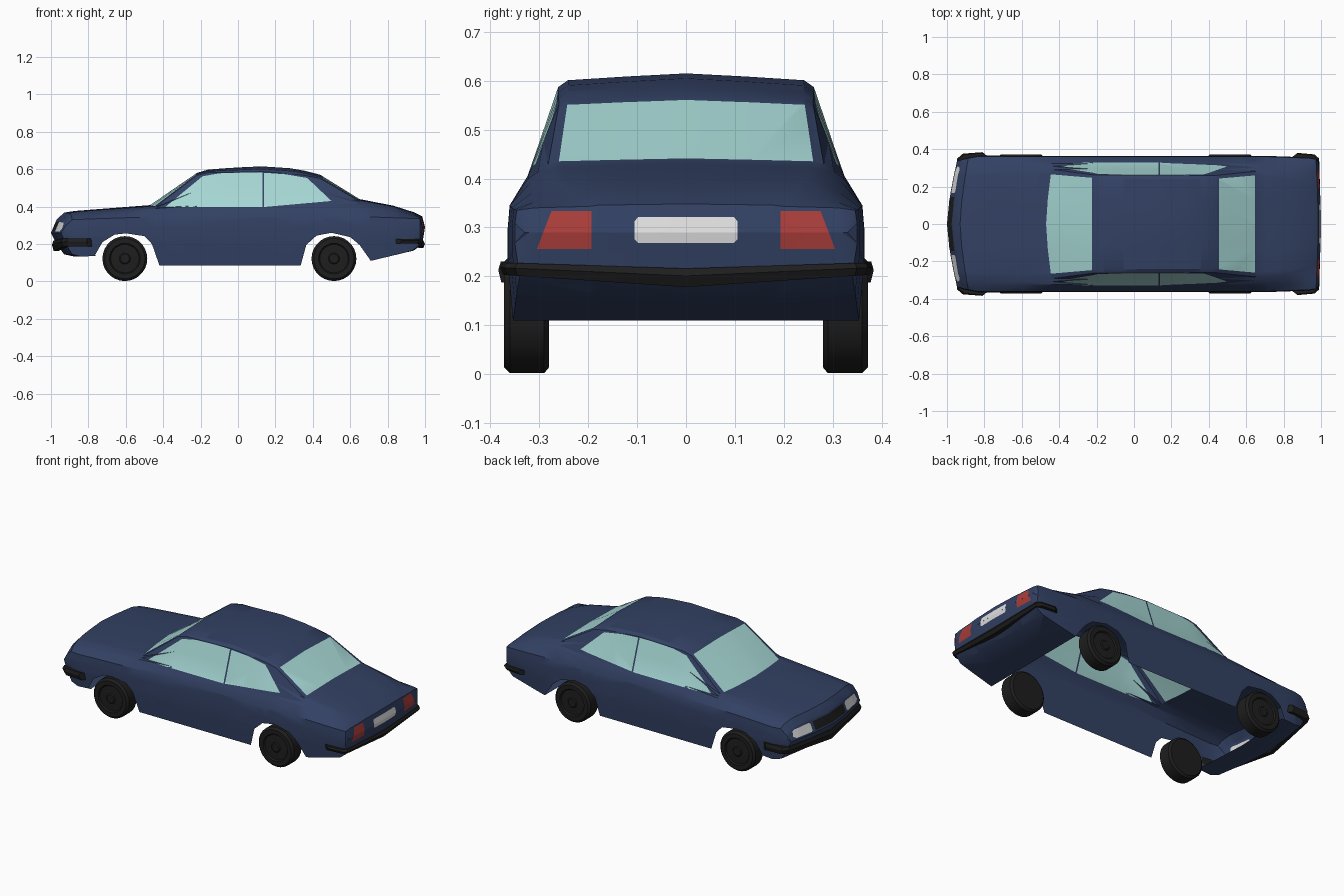
import bpy, bmesh, math
from mathutils import Vector, Matrix

if "Cube" in bpy.data.objects:
    bpy.data.objects.remove(bpy.data.objects["Cube"])


def material(name, rgb):
    m = bpy.data.materials.new(name)
    m.diffuse_color = (*rgb, 1)
    m.use_nodes = True
    m.node_tree.nodes["Principled BSDF"].inputs["Base Color"].default_value = m.diffuse_color
    return m


BLUE = material("body_blue", (.032, .052, .125))
GLASS = material("glass", (.38, .68, .66))
BLACK = material("black_rubber", (.013, .013, .013))
RED = material("tail_red", (.40, .047, .042))
WHITE = material("light_white", (.74, .74, .74))


def add_object(name, bm, mats, angle=30):
    me = bpy.data.meshes.new(name)
    bm.to_mesh(me)
    bm.free()
    ob = bpy.data.objects.new(name, me)
    bpy.context.collection.objects.link(ob)
    for m in mats:
        me.materials.append(m)
    bpy.ops.object.select_all(action='DESELECT')
    ob.select_set(True)
    bpy.context.view_layer.objects.active = ob
    bpy.ops.object.shade_smooth_by_angle(angle=math.radians(angle))
    return ob


def curve(keys):
    def f(x):
        for (a, p), (b, q) in zip(keys, keys[1:]):
            if x <= b:
                return p + (q - p) * (x - a) / (b - a)
        return keys[-1][1]
    return f


# Guide curves of the body along its length
top = curve([(-1, .26), (-.97, .33), (-.93, .368), (-.87, .377), (-.47, .408), (-.22, .58),
             (-.16, .598), (0, .61), (.13, .615), (.28, .605), (.36, .591), (.44, .57),
             (.65, .44), (.83, .405), (.94, .37), (.985, .348), (1, .29)])
drop = curve([(-1, 0), (-.97, .005), (-.47, .01), (-.22, .013), (0, .027), (.28, .029),
              (.44, .02), (.65, .012), (.985, .005), (1, 0)])
belt_z = curve([(-1, .26), (-.97, .31), (-.93, .35), (-.47, .39), (-.22, .405), (.44, .405),
                (.65, .4), (.94, .352), (.985, .34), (1, .29)])
belt_y = curve([(-1, .315), (-.9, .325), (.65, .323), (1, .31)])
edge_y = curve([(-1, .25), (-.7, .26), (-.47, .272), (-.22, .243), (.44, .24), (.65, .262),
                (.83, .245), (.94, .21), (1, .17)])
shoulder = curve([(-1, .26), (-.97, .3), (-.93, .33), (-.5, .345), (.7, .345), (.985, .335), (1, .29)])
bottom = curve([(-1, .26), (-.97, .2), (-.93, .145), (-.87, .132), (-.77, .138), (-.47, .085),
                (.36, .085), (.71, .11), (.94, .165), (.985, .2), (1, .29)])
width = curve([(-1, .335), (-.97, .348), (-.87, .365), (.71, .364), (.94, .356), (.985, .35), (1, .33)])
sweep = curve([(-1, .06), (-.9, .04), (-.8, .02), (-.47, .04), (-.22, 0), (.9, 0), (1, -.015)])


def section(x):
    zb, w, zs, zc = bottom(x), width(x), shoulder(x), top(x)
    h = zs - zb
    y4, z4, y7 = belt_y(x), belt_z(x), edge_y(x)
    y6, z6 = y7 + .02, zc - drop(x)
    z7 = z6 + .5 * (zc - z6)
    return [(0, zb), (w / 2, zb), (w - .01, zb), (w, zb + .5 * h), (w, zb + .8 * h), (w - .004, zs),
            (y4, z4), ((y4 + y6) / 2, (z4 + z6) / 2), (y6, z6), (y7, z7),
            (y7 / 2, z7 + .55 * (zc - z7)), (0, zc)]


# Body shell, open underneath between the axles
xs = [-1, -.97, -.93, -.87, -.77, -.62, -.47, -.22, -.16, -.06, .04, .13, .28, .36, .44,
      .65, .71, .83, .94, .985, 1]
bm = bmesh.new()
for s in (1, -1):
    grid = [[bm.verts.new((x + sweep(x) * (y / .36) ** 1.5, s * y, z)) for y, z in section(x)] for x in xs]
    for i in range(len(xs) - 1):
        for j in range(11):
            if j < 2 and -.78 < xs[i] < .7:
                continue
            q = [grid[i][j], grid[i + 1][j], grid[i + 1][j + 1], grid[i][j + 1]]
            bm.faces.new(q if s > 0 else q[::-1])
bmesh.ops.remove_doubles(bm, verts=bm.verts, dist=1e-5)
bmesh.ops.delete(bm, geom=[v for v in bm.verts if not v.link_faces], context='VERTS')
bmesh.ops.recalc_face_normals(bm, faces=bm.faces)
if sum(f.normal.z for f in bm.faces if f.calc_center_median().z > .55) < 0:
    bmesh.ops.reverse_faces(bm, faces=bm.faces)
bmesh.ops.triangulate(bm, faces=bm.faces)


def cut_region(poly, i, j, keep, mat):
    """Cut a convex outline into the shell, seen along the third axis; paint or delete it."""
    mid = [sum(p[k] for p in poly) / len(poly) for k in (0, 1)]
    planes = []
    for a, b in zip(poly, poly[1:] + poly[:1]):
        co, no = Vector(), Vector()
        co[i], co[j] = a
        no[i], no[j] = b[1] - a[1], a[0] - b[0]
        c = Vector()
        c[i], c[j] = mid
        if (c - co).dot(no) > 0:
            no = -no
        no.normalize()
        planes.append((co, no))

    def chosen():
        bm.normal_update()
        return [f for f in bm.faces if keep(f.calc_center_median(), f.normal)]
    for co, no in planes:
        fs = chosen()
        geom = fs + list({e for f in fs for e in f.edges}) + list({v for f in fs for v in f.verts})
        bmesh.ops.bisect_plane(bm, geom=geom, dist=1e-5, plane_co=co, plane_no=no)
    hit = [f for f in chosen() if all((f.calc_center_median() - co).dot(no) < 0 for co, no in planes)]
    if mat is None:
        bmesh.ops.delete(bm, geom=hit, context='FACES')
    for f in hit if mat is not None else []:
        f.material_index = mat


# Wheel arches
low_side = lambda c, n: abs(n.y) > .6 and c.z < .335
cut_region([(-.77, .0), (-.765, .14), (-.725, .21), (-.66, .25), (-.6, .257), (-.5, .242), (-.46, .2),
            (-.42, .085), (-.42, 0)], 0, 2, low_side, None)
cut_region([(.335, 0), (.335, .085), (.365, .195), (.42, .245), (.5, .26), (.6, .237), (.65, .195),
            (.71, .11), (.71, 0)], 0, 2, low_side, None)
# Side windows
high_side = lambda c, n: abs(n.y) > .5 and c.z > .365 and -.5 < c.x < .68
cut_region([(-.39, .397), (.13, .397), (.13, .582), (.03, .583), (-.1, .578), (-.19, .562)], 0, 2, high_side, 1)
cut_region([(.14, .398), (.5, .43), (.37, .553), (.25, .573), (.14, .581)], 0, 2, high_side, 1)
# Windscreen and rear window
cut_region([(-.224, -.247), (-.45, -.266), (-.48, 0), (-.45, .266), (-.224, .247)], 0, 1,
           lambda c, n: n.x < -.3 and n.z > .3 and c.z > .4, 1)
cut_region([(.455, -.243), (.648, -.26), (.648, .26), (.455, .243)], 0, 1,
           lambda c, n: n.x > .3 and n.z > .3 and c.z > .42, 1)
# Tail lights, number plate, grille, headlights
tail = lambda c, n: n.x > .5 and c.x > .95
nose = lambda c, n: n.x < -.4 and c.x < -.88 and c.z > .25
for s in (1, -1):
    cut_region([(s * .193, .256), (s * .305, .256), (s * .275, .334), (s * .193, .334)], 1, 2, tail, 3)
    cut_region([(s * .165, .275), (s * .175, .268), (s * .29, .268), (s * .308, .28), (s * .3, .308),
                (s * .285, .315), (s * .175, .318), (s * .165, .31)], 1, 2, nose, 4)
cut_region([(-.105, .275), (-.098, .268), (.098, .268), (.105, .275), (.105, .313), (.098, .321),
            (-.098, .321), (-.105, .313)], 1, 2, tail, 4)
cut_region([(-.145, .268), (.145, .268), (.145, .318), (-.145, .318)], 1, 2, nose, 2)
add_object("car_body", bm, [BLUE, GLASS, BLACK, RED, WHITE])


# Bumpers wrapping round the corners
def bumper(name, half, lo, hi):
    path = half + [(x, -y) for x, y in half[-2::-1]]
    b = bmesh.new()
    rings = []
    for x, y in path:
        z0, z1 = lo + .025 * abs(y) / .38, hi + .012 * abs(y) / .38
        prof = [(.965, z0), (.99, z0), (1, z0 + .6 * (z1 - z0)), (.992, z1), (.965, z1)]
        rings.append([b.verts.new((x * k, y * (1 - 1.7 * (1 - k)), z)) for k, z in prof])
    for r, t in zip(rings, rings[1:]):
        for k in range(5):
            b.faces.new([r[k], r[(k + 1) % 5], t[(k + 1) % 5], t[k]])
    b.faces.new(rings[0])
    b.faces.new(rings[-1])
    bmesh.ops.recalc_face_normals(b, faces=b.faces)
    add_object(name, b, [BLACK])


bumper("front_bumper", [(-.81, .384), (-.915, .376), (-.945, .35), (-.995, 0)], .162, .218)
bumper("rear_bumper", [(.875, .38), (.965, .372), (.99, .35), (1, 0)], .178, .216)


# Wheels: bevelled tyre with a stepped hub
def wheel(name, x, side):
    b = bmesh.new()
    prof = [(0, .28), (.108, .28), (.12, .29), (.12, .36), (.108, .372), (.082, .372), (.076, .364),
            (.03, .366), (.024, .371), (0, .371)]
    n = 28
    rings = [[b.verts.new((x + r * math.cos(2 * math.pi * k / n), side * y,
                           .122 + r * math.sin(2 * math.pi * k / n))) for k in range(n)] for r, y in prof]
    for r, t in zip(rings, rings[1:]):
        for k in range(n):
            b.faces.new([r[k], r[(k + 1) % n], t[(k + 1) % n], t[k]])
    bmesh.ops.remove_doubles(b, verts=b.verts, dist=1e-5)
    bmesh.ops.recalc_face_normals(b, faces=b.faces)
    add_object(name, b, [BLACK])


for end, x in (("front", -.605), ("rear", .513)):
    for label, s in (("left", -1), ("right", 1)):
        wheel(f"{end}_{label}_wheel", x, s)
